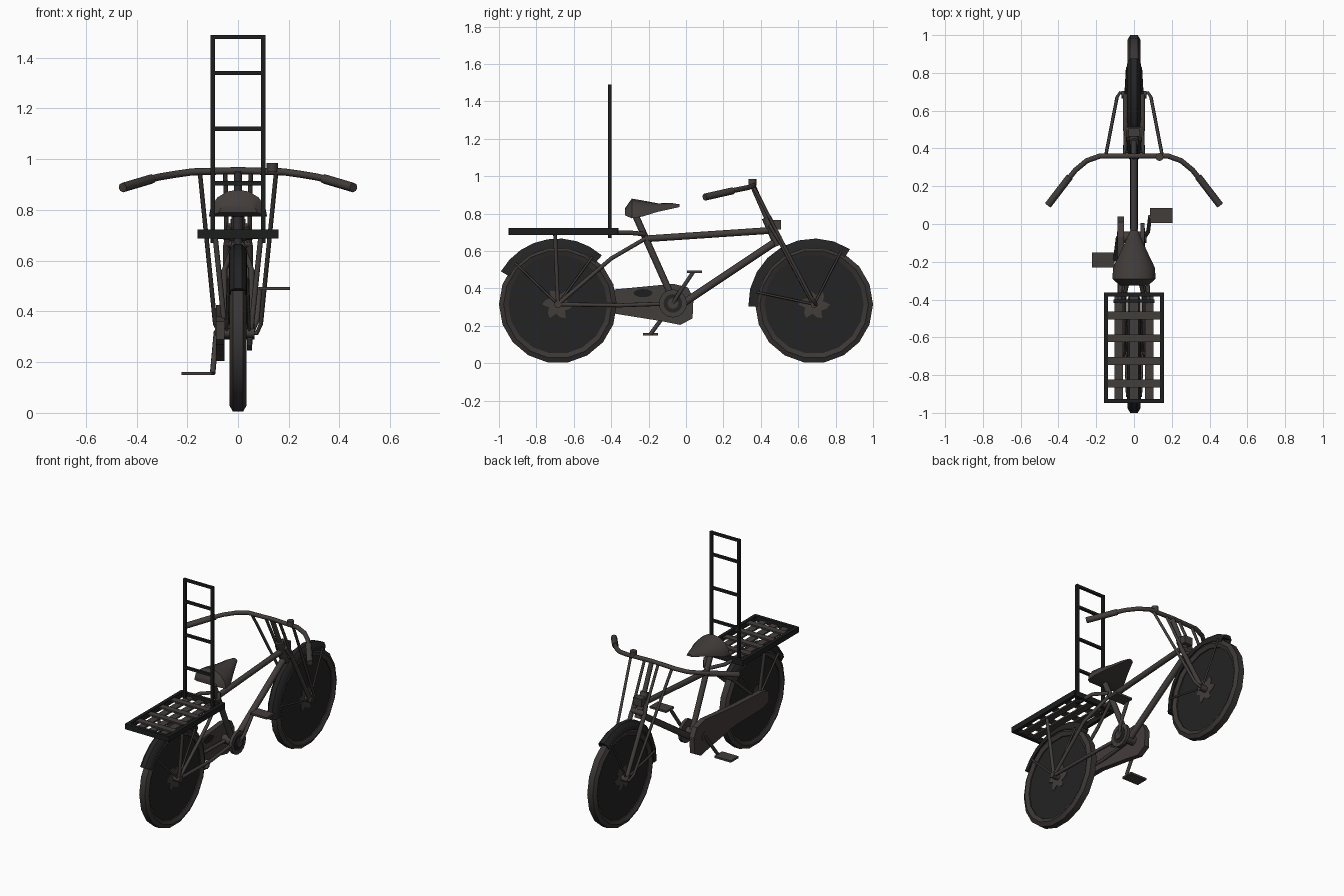
import bpy, bmesh, math
from mathutils import Vector, Matrix

if "Cube" in bpy.data.objects:
    bpy.data.objects.remove(bpy.data.objects["Cube"])


def material(name, r, g, b):
    m = bpy.data.materials.new(name)
    m.use_nodes = True
    m.diffuse_color = (r, g, b, 1)
    m.node_tree.nodes["Principled BSDF"].inputs["Base Color"].default_value = (r, g, b, 1)
    return m


BROWN = material("worn brown metal", 0.055, 0.047, 0.044)
RUBBER = material("tyre rubber", 0.042, 0.037, 0.035)
BLACK = material("black paint", 0.012, 0.013, 0.0125)
DARK = material("wheel shadow grey", 0.017, 0.017, 0.017)

REAR, FRONT, AXLE = -0.685, 0.685, 0.315


def finish(name, bm, mat, smooth=True):
    bmesh.ops.recalc_face_normals(bm, faces=bm.faces)
    me = bpy.data.meshes.new(name)
    bm.to_mesh(me)
    bm.free()
    me.materials.append(mat)
    ob = bpy.data.objects.new(name, me)
    bpy.context.collection.objects.link(ob)
    if smooth:
        bpy.ops.object.select_all(action="DESELECT")
        ob.select_set(True)
        bpy.context.view_layer.objects.active = ob
        bpy.ops.object.shade_smooth_by_angle(angle=math.radians(40))
    return ob


def tube(name, pts, r, mat=BROWN, mirror=False):
    """Round rod through the points, optionally with its twin across x."""
    cu = bpy.data.curves.new(name, "CURVE")
    cu.dimensions = "3D"
    cu.bevel_depth = r
    cu.bevel_resolution = 2
    cu.use_fill_caps = True
    for side in ((1, -1) if mirror else (1,)):
        sp = cu.splines.new("POLY")
        sp.points.add(len(pts) - 1)
        for p, (x, y, z) in zip(sp.points, pts):
            p.co = (side * x, y, z, 1)
    cu.materials.append(mat)
    ob = bpy.data.objects.new(name, cu)
    bpy.context.collection.objects.link(ob)


def boxes(name, items, mat):
    """Each item is a centre and a size."""
    bm = bmesh.new()
    for c, s in items:
        bmesh.ops.create_cube(bm, size=1, matrix=Matrix.Translation(c) @ Matrix.Diagonal((*s, 1)))
    return finish(name, bm, mat, False)


def sweep(name, profile, y, mat, a0=0, a1=360, segs=18):
    """Sweep a closed (x, radius) profile around an axle."""
    bm = bmesh.new()
    full = a1 - a0 == 360
    rings = []
    for i in range(segs if full else segs + 1):
        a = math.radians(a0 + (a1 - a0) * i / segs)
        rings.append([bm.verts.new((x, y + r * math.cos(a), AXLE + r * math.sin(a))) for x, r in profile])
    n = len(profile)
    for i in range(segs):
        p, q = rings[i], rings[(i + 1) % len(rings)]
        for j in range(n):
            bm.faces.new((p[j], p[(j + 1) % n], q[(j + 1) % n], q[j]))
    if not full:
        bm.faces.new(rings[0])
        bm.faces.new(rings[-1])
    return finish(name, bm, mat)


def plate(name, outline, x, thick, mat):
    """Extrude a (y, z) outline along x."""
    bm = bmesh.new()
    f = bm.faces.new([bm.verts.new((x - thick / 2, y, z)) for y, z in outline])
    ext = bmesh.ops.extrude_face_region(bm, geom=[f])["geom"]
    bmesh.ops.translate(bm, vec=(thick, 0, 0), verts=[v for v in ext if isinstance(v, bmesh.types.BMVert)])
    return finish(name, bm, mat, False)


def circle(y, z, radii, n, ry=1.0):
    return [(y + ry * radii[i % len(radii)] * math.cos(2 * math.pi * i / n),
             z + radii[i % len(radii)] * math.sin(2 * math.pi * i / n)) for i in range(n)]


# Wheels, mudguards and their stays
TYRE = [(-0.022, 0.265), (-0.034, 0.29), (-0.02, 0.315), (0.02, 0.315), (0.034, 0.29), (0.022, 0.265)]
GUARD = [(-0.036, 0.3), (-0.033, 0.333), (-0.015, 0.352), (0.015, 0.352), (0.033, 0.333), (0.036, 0.3),
         (0.03, 0.3), (0.026, 0.33), (-0.026, 0.33), (-0.03, 0.3)]
for label, y, a0, a1 in (("rear", REAR, 48, 150), ("front", FRONT, 57, 182)):
    sweep(label + "_tyre", TYRE, y, RUBBER)
    plate(label + "_wheel_disc", circle(y, AXLE, [0.272], 18), 0, 0.03, DARK)
    plate(label + "_hub_flange", circle(y, AXLE, [0.085, 0.05, 0.07], 18), 0, 0.036, BROWN)
    tube(label + "_axle", [(-0.065, y, AXLE), (0.065, y, AXLE)], 0.02)
    sweep(label + "_mudguard", GUARD, y, DARK, a0, a1, 8)
    for deg in (a0 + 6, a1 - 14):
        a = math.radians(deg)
        tube(label + "_mudguard_stay", [(0.045, y, AXLE),
             (0.037, y + 0.315 * math.cos(a), AXLE + 0.315 * math.sin(a))], 0.006, BROWN, True)

# Frame
tube("seat_tube", [(0, -0.27, 0.79), (0, -0.06, 0.32)], 0.018)
tube("top_tube", [(0, -0.22, 0.665), (0, 0.45, 0.71)], 0.018)
tube("down_tube", [(0, -0.03, 0.31), (0, 0.48, 0.65)], 0.02)
tube("head_tube", [(0, 0.43, 0.78), (0, 0.495, 0.63)], 0.026)
tube("steering_stem", [(0, 0.355, 0.955), (0, 0.44, 0.76)], 0.015)
tube("seat_stay", [(0.015, -0.22, 0.665), (0.055, -0.4, 0.56), (0.05, REAR, AXLE)], 0.011, BROWN, True)
tube("chain_stay", [(0.03, -0.07, 0.32), (0.05, -0.35, 0.31), (0.05, REAR, AXLE)], 0.011, BROWN, True)
tube("bottom_bracket", [(-0.09, -0.07, 0.32), (0.065, -0.07, 0.32)], 0.03)
sweep_ring = plate("crank_ring", circle(-0.07, 0.32, [0.075], 16), 0.045, 0.02, BROWN)
plate("crank_ring_face", circle(-0.07, 0.32, [0.05], 16), 0.056, 0.004, DARK)

# Fork: inner blades plus outer braces to the handlebar
tube("fork_blade", [(0.03, 0.45, 0.74), (0.045, 0.5, 0.66), (0.045, FRONT, AXLE)], 0.014, BROWN, True)
tube("fork_crown", [(-0.045, 0.495, 0.67), (0.045, 0.495, 0.67)], 0.018)
tube("inner_brace", [(0.05, 0.36, 0.95), (0.045, 0.5, 0.67)], 0.009, BROWN, True)
tube("outer_brace", [(0.15, 0.36, 0.945), (0.09, 0.67, 0.35), (0.075, FRONT + 0.01, AXLE),
                     (0.04, FRONT, AXLE)], 0.009, BROWN, True)
boxes("head_lamp_bracket", [((0, 0.485, 0.74), (0.06, 0.045, 0.05))], BROWN)

# Handlebar, grips and bell
tube("handlebar", [(0, 0.36, 0.955), (0.18, 0.36, 0.95), (0.25, 0.335, 0.94), (0.31, 0.285, 0.93),
                   (0.37, 0.21, 0.915), (0.45, 0.11, 0.89)], 0.014, BROWN, True)
tube("grip", [(0.34, 0.25, 0.922), (0.455, 0.1, 0.888)], 0.019, BROWN, True)
tube("bell", [(0.135, 0.355, 0.95), (0.135, 0.355, 0.985)], 0.022)

# Saddle: cross sections of (y, half width, top, bottom)
bm = bmesh.new()
rings = []
for y, w, top, low in ((-0.325, 0.075, 0.83, 0.79), (-0.29, 0.115, 0.88, 0.775), (-0.23, 0.11, 0.87, 0.785),
                       (-0.15, 0.072, 0.855, 0.81), (-0.08, 0.04, 0.857, 0.825), (-0.035, 0.02, 0.85, 0.835)):
    arch = [(w * math.cos(math.pi * i / 8), low + (top - low) * math.sin(math.pi * i / 8)) for i in range(9)]
    rings.append([bm.verts.new((x, y, z)) for x, z in arch])
for p, q in zip(rings, rings[1:]):
    for j in range(9):
        bm.faces.new((p[j], p[(j + 1) % 9], q[(j + 1) % 9], q[j]))
bm.faces.new(rings[0])
bm.faces.new(rings[-1])
finish("saddle", bm, BROWN)

# Chain guard on the right-hand flank with a dark slot
guard = [(-0.74, 0.29), (-0.74, 0.36), (-0.68, 0.38), (-0.38, 0.395), (-0.17, 0.415), (-0.07, 0.425),
         (0.01, 0.405), (0.04, 0.35), (0.035, 0.24), (-0.03, 0.205), (-0.13, 0.225), (-0.38, 0.265), (-0.68, 0.27)]
plate("chain_guard", guard, -0.07, 0.034, BROWN)
plate("chain_guard_slot", circle(-0.23, 0.375, [0.022], 12, 2.3), -0.052, 0.004, BLACK)

# Cranks and pedals
tube("left_crank", [(0.055, -0.07, 0.32), (0.075, -0.04, 0.37), (0.085, 0.04, 0.49)], 0.011)
tube("right_crank", [(-0.085, -0.07, 0.32), (-0.1, -0.19, 0.155)], 0.011)
boxes("pedals", [((0.145, 0.045, 0.49), (0.12, 0.08, 0.013)),
                 ((-0.162, -0.19, 0.155), (0.12, 0.08, 0.013))], BROWN)

# Luggage rack: rim, slats and supports
rim = [((s * 0.149, -0.655, 0.705), (0.022, 0.585, 0.036)) for s in (-1, 1)]
rim += [((0, y, 0.705), (0.3, 0.022, 0.036)) for y in (-0.937, -0.373)]
boxes("rack_rim", rim, BLACK)
boxes("rack_long_slats", [((x, -0.655, 0.7), (0.046, 0.56, 0.01)) for x in (-0.08, 0, 0.08)], BROWN)
boxes("rack_cross_slats", [((0, -0.485 - 0.12 * i, 0.712), (0.28, 0.042, 0.01)) for i in range(4)], BROWN)
tube("rack_leg", [(0.09, -0.7, 0.695), (0.05, REAR, AXLE)], 0.011, BROWN, True)
tube("rack_arm", [(0.078, -0.42, 0.698), (0.07, -0.3, 0.698), (0.015, -0.22, 0.69)], 0.012, BROWN, True)

# Tall back frame standing on the rack
back = [((s * 0.1, -0.408, 1.08), (0.017, 0.018, 0.82)) for s in (-1, 1)]
back += [((0, -0.408, z), (0.19, 0.016, 0.016)) for z in (0.905, 1.12, 1.34, 1.482)]
boxes("back_frame", back, BLACK)
